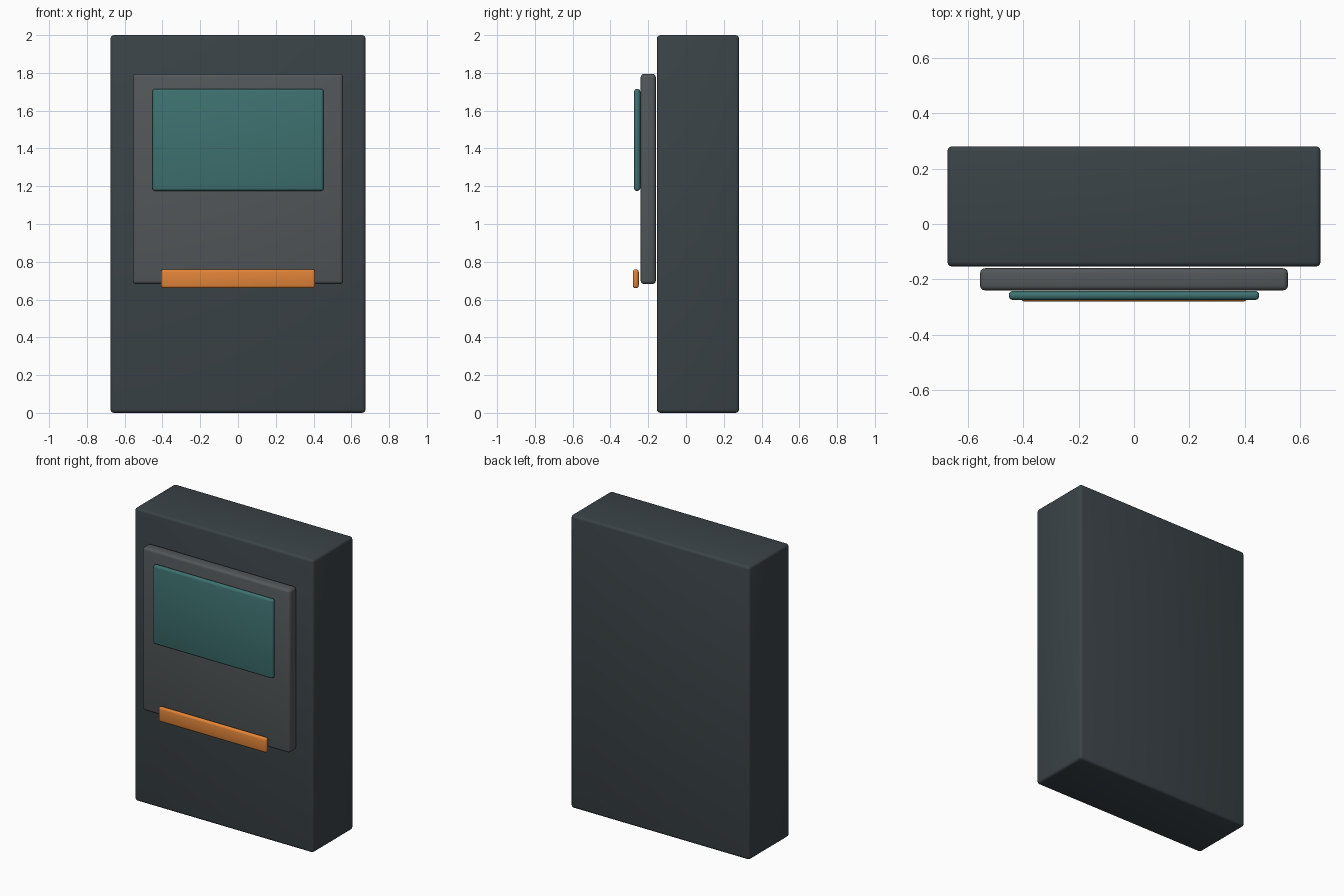
import bpy

if "Cube" in bpy.data.objects:
    bpy.data.objects.remove(bpy.data.objects["Cube"])


def material(name, rgb):
    m = bpy.data.materials.new(name)
    m.diffuse_color = (*rgb, 1)
    m.use_nodes = True
    m.node_tree.nodes["Principled BSDF"].inputs["Base Color"].default_value = m.diffuse_color
    return m


def box(name, half_x, y, z, bevel, mat):
    """Rounded box, symmetric in x, spanning the given y and z ranges."""
    bpy.ops.mesh.primitive_cube_add(
        size=1, location=(0, (y[0] + y[1]) / 2, (z[0] + z[1]) / 2))
    ob = bpy.context.object
    ob.name = name
    ob.scale = (2 * half_x, y[1] - y[0], z[1] - z[0])
    bpy.ops.object.transform_apply(location=False, rotation=False, scale=True)
    ob.data.materials.append(mat)
    mod = ob.modifiers.new("rounded_edges", 'BEVEL')
    mod.width = bevel
    mod.segments = 3
    bpy.ops.object.modifier_apply(modifier=mod.name)
    bpy.ops.object.shade_smooth_by_angle()
    return ob


dark = material("dark_slate", (0.043, 0.056, 0.064))
grey = material("panel_grey", (0.085, 0.095, 0.1))
teal = material("screen_teal", (0.047, 0.165, 0.16))
orange = material("trim_orange", (0.75, 0.23, 0.04))

# Main body
box("cabinet", 0.675, (-0.154, 0.281), (0, 2), 0.018, dark)
# Raised front panel, a hair off the body
box("front_panel", 0.557, (-0.24, -0.16), (0.682, 1.795), 0.018, grey)
# Display
box("screen", 0.453, (-0.275, -0.242), (1.175, 1.715), 0.015, teal)
# Bar below the display
box("accent_bar", 0.408, (-0.281, -0.25), (0.66, 0.76), 0.014, orange)
